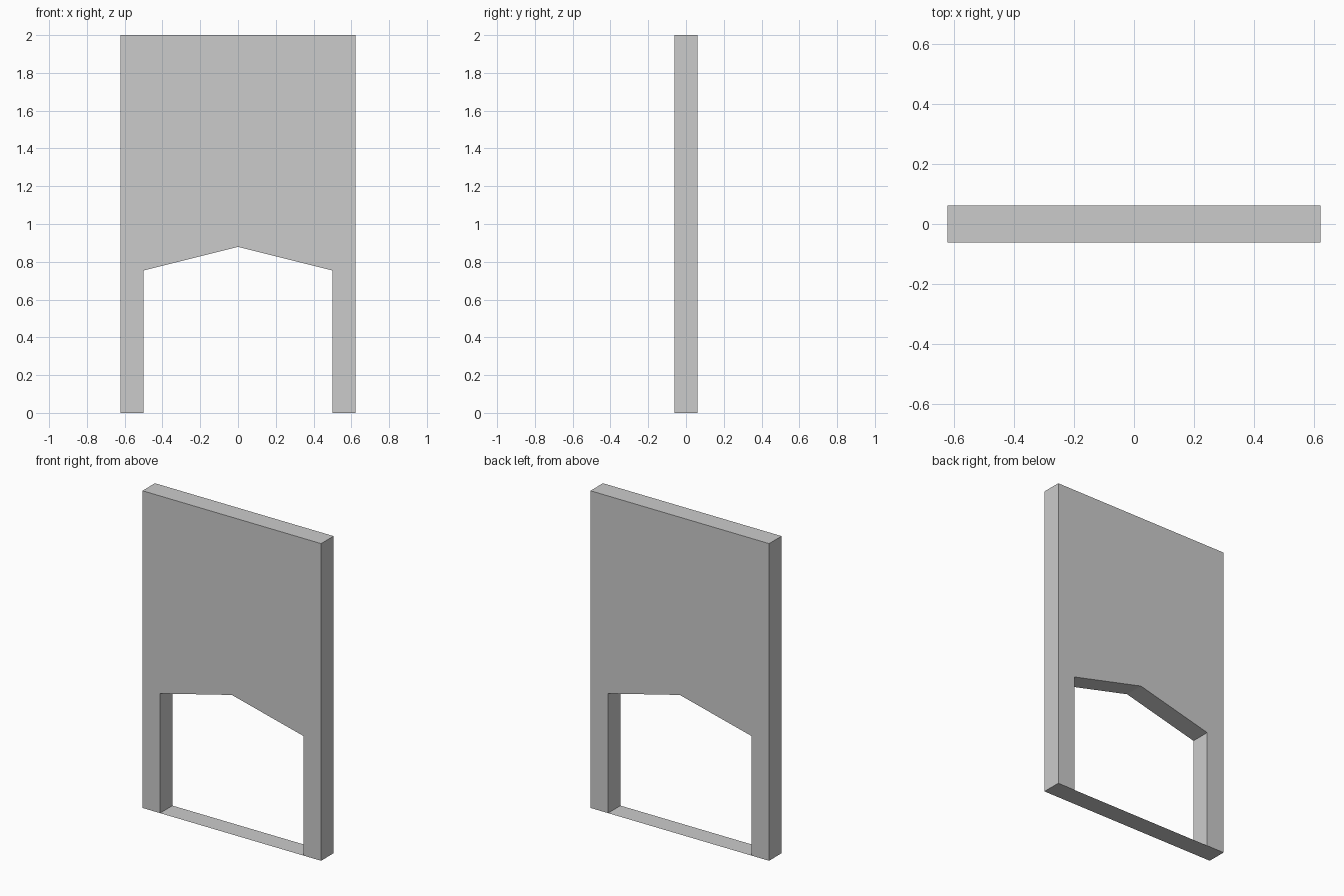
import bpy, bmesh
from mathutils import Vector

if "Cube" in bpy.data.objects:
    bpy.data.objects.remove(bpy.data.objects["Cube"])

HALF_W, HALF_T, TOP = 0.623, 0.062, 2.0
OPEN_W, EAVE, APEX = 0.5, 0.754, 0.879


def make_object(name, bm):
    mesh = bpy.data.meshes.new(name)
    bm.to_mesh(mesh)
    bm.free()
    obj = bpy.data.objects.new(name, mesh)
    bpy.context.collection.objects.link(obj)
    return obj


# Wall panel: right half of the outline, mirrored to the left, then extruded in depth
right = [(OPEN_W, EAVE), (OPEN_W, 0), (HALF_W, 0), (HALF_W, TOP)]
outline = [(0, APEX)] + right + [(-x, z) for x, z in reversed(right)]
bm = bmesh.new()
face = bm.faces.new([bm.verts.new((x, -HALF_T, z)) for x, z in outline])
ext = bmesh.ops.extrude_face_region(bm, geom=[face], use_keep_orig=True)
moved = [v for v in ext["geom"] if isinstance(v, bmesh.types.BMVert)]
bmesh.ops.translate(bm, verts=moved, vec=Vector((0, 2 * HALF_T, 0)))
bmesh.ops.recalc_face_normals(bm, faces=bm.faces)
make_object("doorway_wall", bm)

# Threshold: thin sheet on the floor between the two jambs, facing down
bm = bmesh.new()
corners = [(-OPEN_W, -HALF_T), (-OPEN_W, HALF_T), (OPEN_W, HALF_T), (OPEN_W, -HALF_T)]
bm.faces.new([bm.verts.new((x, y, 0)) for x, y in corners])
make_object("threshold", bm)
